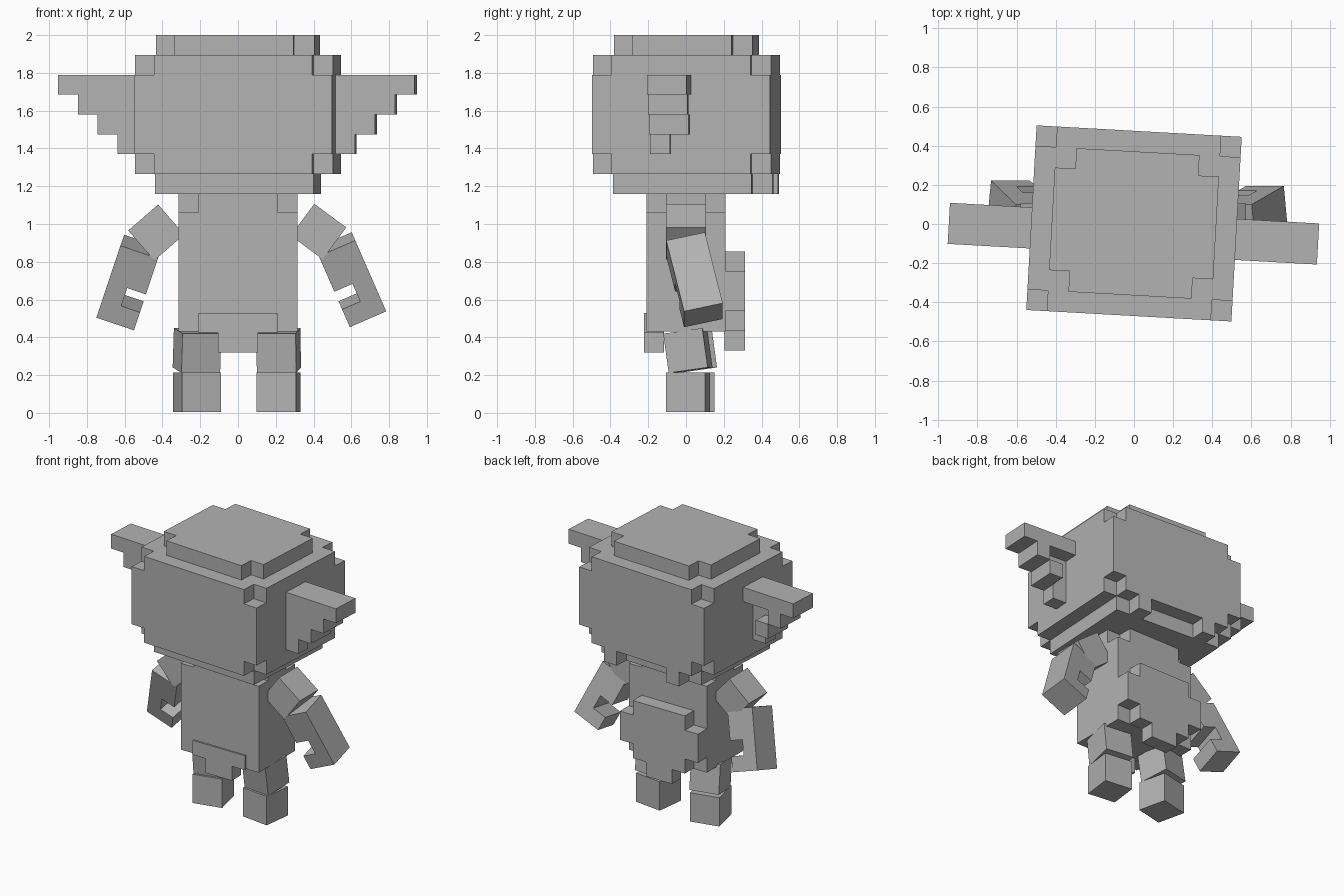
import bpy, bmesh, math
from mathutils import Matrix, Vector

if "Cube" in bpy.data.objects:
    bpy.data.objects.remove(bpy.data.objects["Cube"])

V = 0.105  # block unit

grey = bpy.data.materials.new("plain_grey")
grey.diffuse_color = (0.45, 0.45, 0.45, 1)
grey.use_nodes = True
grey.node_tree.nodes["Principled BSDF"].inputs["Base Color"].default_value = grey.diffuse_color


def prism(name, outline, lo, hi, axis="z", matrix=Matrix()):
    """Extrude a 2D outline from lo to hi along an axis."""
    place = {"z": lambda a, b, c: (a, b, c), "y": lambda a, b, c: (a, c, b)}[axis]
    bm = bmesh.new()
    base = bm.faces.new([bm.verts.new(place(a, b, lo)) for a, b in outline])
    ext = bmesh.ops.extrude_face_region(bm, geom=[base])
    step = Vector(place(0, 0, hi - lo))
    bmesh.ops.translate(bm, vec=step, verts=[v for v in ext["geom"] if isinstance(v, bmesh.types.BMVert)])
    bmesh.ops.recalc_face_normals(bm, faces=bm.faces)
    mesh = bpy.data.meshes.new(name)
    bm.to_mesh(mesh)
    bm.free()
    mesh.materials.append(grey)
    obj = bpy.data.objects.new(name, mesh)
    bpy.context.collection.objects.link(obj)
    obj.matrix_world = matrix
    return obj


def rect(x0, x1, y0, y1):
    return [(x0, y0), (x1, y0), (x1, y1), (x0, y1)]


def notched(w, d):
    """Rectangle of half sizes w, d with one block cut from each corner."""
    a, b = w - V, d - V
    return [(-a, -d), (a, -d), (a, -b), (w, -b), (w, b), (a, b),
            (a, d), (-a, d), (-a, b), (-w, b), (-w, -b), (-a, -b)]


def stepped(rows, top):
    """Symmetric stepped outline; rows are (half width, height) from the top down."""
    right, z = [], top
    for w, h in rows:
        right += [(w, z), (w, z - h)]
        z -= h
    return right + [(-x, y) for x, y in reversed(right)]


def pose(loc, rx=0, ry=0, rz=0):
    r = [Matrix.Rotation(math.radians(a), 4, k) for a, k in ((rz, "Z"), (ry, "Y"), (rx, "X"))]
    return Matrix.Translation(loc) @ r[0] @ r[1] @ r[2]


# Head in stacked layers, turned slightly
turn = pose((0, 0.003, 0), rz=-3.2)
hw, hd, z0 = 5 * V, 4.5 * V, 1.16
prism("head_chin", rect(-hw + V, hw - V, -hd + V, hd - V), z0, z0 + V, matrix=turn)
prism("head_lower", notched(hw, hd), z0 + V, z0 + 2 * V, matrix=turn)
prism("head_middle", rect(-hw, hw, -hd, hd), z0 + 2 * V, z0 + 6 * V, matrix=turn)
prism("head_upper", notched(hw, hd), z0 + 6 * V, z0 + 7 * V, matrix=turn)
prism("head_crown", notched(hw - V, hd - V), z0 + 7 * V, 2.0, matrix=turn)

# Ears: stepped front sheet with a hollow rim behind, plus hair tufts
for s, side in ((1, "right"), (-1, "left")):
    ear_z = z0 + 2 * V
    front = [(s * hw, ear_z)]
    for i in range(4):
        x = s * (hw + (i + 1) * V)
        front += [(x, ear_z + i * V), (x, ear_z + (i + 1) * V)]
    front.append((s * hw, ear_z + 4 * V))
    prism(side + "_ear_front", front, -1.5 * V, -0.5 * V, "y", turn)
    rim = [(0, 4), (4, 4), (4, 3), (3, 3), (3, 2), (2, 2), (2, 1), (1, 1),
           (1, 2), (2, 2), (2, 3), (0, 3)]
    # rim built as bar and two steps
    for k, (a, b, c, d) in enumerate(((0, 4, 3, 4), (2, 3, 2, 3), (1, 2, 1, 2))):
        prism(f"{side}_ear_rim_{k}", rect(s * (hw + a * V), s * (hw + b * V),
              ear_z + c * V, ear_z + d * V), -0.5 * V, 0.5 * V, "y", turn)
    prism(side + "_nape_tuft", rect(s * 2 * V, s * 3 * V, hd - V, hd), z0, z0 + V, matrix=turn)

# Torso with notched shoulders
prism("torso", rect(-3 * V, 3 * V, -2 * V, 2 * V), 0.43, 1.06)
prism("shoulders", notched(3 * V, 2 * V), 1.06, z0)

# Cloth flaps front and back
prism("front_flap", stepped([(2 * V, V), (V, V)], 0.53), -0.222, -0.117, "y")
prism("back_flap", stepped([(2 * V, V), (3 * V, 2 * V), (2 * V, V), (V, V)], 0.855),
      0.205, 0.312, "y")

# Arms: upper block and a forearm with a grip notch on the inner side
arms = (("right", 1, (0.426, 0, 0.96), 36.5, (0.597, 0.045, 0.705), 13, 23.6),
        ("left", -1, (-0.433, 0, 0.955), 41, (-0.577, 0.06, 0.69), 17, 18.5))
for side, s, up, up_rot, low, lean, spread in arms:
    prism(side + "_upper_arm", rect(-V, V, -V, V), -V, V, matrix=pose(up, ry=s * up_rot))
    grip = [(-1, 2), (1, 2), (1, -2), (-1, -2), (-1, -1), (0, -1), (0, 0), (-1, 0)]
    prism(side + "_forearm", [(s * x * V, z * V) for x, z in grip], -V, V, "y",
          pose(low, rx=lean, ry=-s * spread))

# Legs: tilted thigh over an upright foot block
for side, x, y, yaw in (("right", 0.215, 0.01, -7), ("left", -0.217, 0.025, 13)):
    prism(side + "_thigh", rect(-V, V, -V, V), -V, V, matrix=pose((x, y, 0.33), rx=8, rz=yaw))
    prism(side + "_foot", rect(-V, V, -V, V), 0, 2 * V, matrix=pose((x, y, 0.004), rz=yaw))
